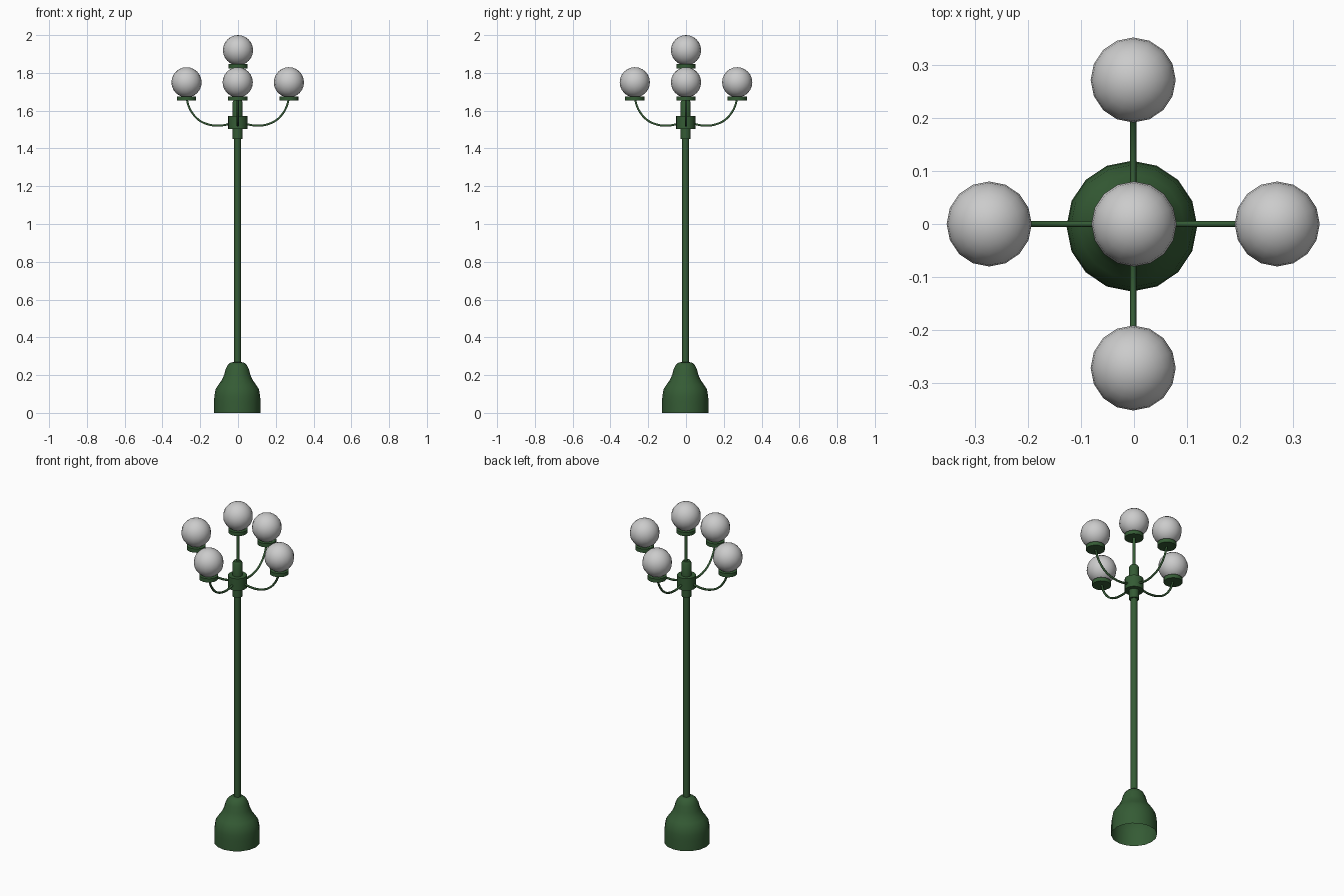
import bpy, bmesh, math
from mathutils import Matrix, Vector

if "Cube" in bpy.data.objects:
    bpy.data.objects.remove(bpy.data.objects["Cube"])

green = bpy.data.materials.new("dark_green")
green.diffuse_color = (0.035, 0.105, 0.035, 1)
green.use_nodes = True
green.node_tree.nodes["Principled BSDF"].inputs["Base Color"].default_value = green.diffuse_color


def finish(obj, mat=None, angle=40):
    if mat:
        obj.data.materials.append(mat)
    bpy.ops.object.select_all(action='DESELECT')
    obj.select_set(True)
    bpy.context.view_layer.objects.active = obj
    bpy.ops.object.shade_smooth_by_angle(angle=math.radians(angle))
    return obj


def lathe(name, profile, loc=(0, 0, 0), sides=16, caps=True):
    """Revolve (radius, z) points around z, optionally closing both ends."""
    bm = bmesh.new()
    rings = []
    for r, z in profile:
        rings.append([bm.verts.new((r * math.cos(2 * math.pi * i / sides),
                                    r * math.sin(2 * math.pi * i / sides), z))
                      for i in range(sides)])
    for a, b in zip(rings, rings[1:]):
        for i in range(sides):
            j = (i + 1) % sides
            bm.faces.new((a[i], a[j], b[j], b[i]))
    if caps:
        bm.faces.new(rings[0][::-1])
        bm.faces.new(rings[-1])
    me = bpy.data.meshes.new(name)
    bm.to_mesh(me)
    bm.free()
    obj = bpy.data.objects.new(name, me)
    obj.location = loc
    bpy.context.collection.objects.link(obj)
    return finish(obj, green)


def lamp(name, x, y, z):
    """Globe at the given centre with its holder disc underneath."""
    bpy.ops.mesh.primitive_uv_sphere_add(segments=16, ring_count=12, radius=0.08,
                                         location=(x, y, z))
    globe = bpy.context.object
    globe.name = name + "_globe"
    finish(globe)
    lathe(name + "_holder", [(0.051, -0.096), (0.051, -0.074)], (x, y, z))


# Bell-shaped base, open underneath
lathe("base", [(0.123, 0), (0.123, 0.06), (0.121, 0.09), (0.115, 0.125), (0.099, 0.15),
               (0.083, 0.172), (0.070, 0.20), (0.061, 0.233), (0.050, 0.254),
               (0.036, 0.266), (0.016, 0.27)], (-0.004, -0.004, 0), caps=False)

# Pole and the stepped hub at its top
lathe("pole", [(0.018, 0.24), (0.018, 1.46)], (-0.002, -0.002, 0))
lathe("hub", [(0.027, 1.45), (0.027, 1.502), (0.051, 1.502), (0.051, 1.573),
              (0.027, 1.573), (0.027, 1.645), (0.020, 1.657)], (-0.002, -0.002, 0))
lathe("top_stem", [(0.009, 1.64), (0.009, 1.83)], sides=12)

# Central lamp
lamp("top", 0, 0, 1.92)

# Four curved arms, each carrying a lamp
arm_path = [(0.035, 1.533), (0.075, 1.523), (0.12, 1.521), (0.165, 1.530),
            (0.205, 1.550), (0.240, 1.587), (0.260, 1.625), (0.270, 1.662)]
for i, side in enumerate(("right", "back", "left", "front")):
    turn = Matrix.Translation((-0.0015, 0, 0)) @ Matrix.Rotation(i * math.pi / 2, 4, 'Z')
    curve = bpy.data.curves.new(side + "_arm", 'CURVE')
    curve.dimensions = '3D'
    curve.bevel_depth = 0.006
    curve.bevel_resolution = 1
    curve.resolution_u = 3
    spline = curve.splines.new('BEZIER')
    spline.bezier_points.add(len(arm_path) - 1)
    for p, (x, z) in zip(spline.bezier_points, arm_path):
        p.co = turn @ Vector((x, 0, z))
        p.handle_left_type = p.handle_right_type = 'AUTO'
    curve.materials.append(green)
    arm = bpy.data.objects.new(side + "_arm", curve)
    bpy.context.collection.objects.link(arm)
    lamp(side, *(turn @ Vector((0.271, 0, 1.75))))
